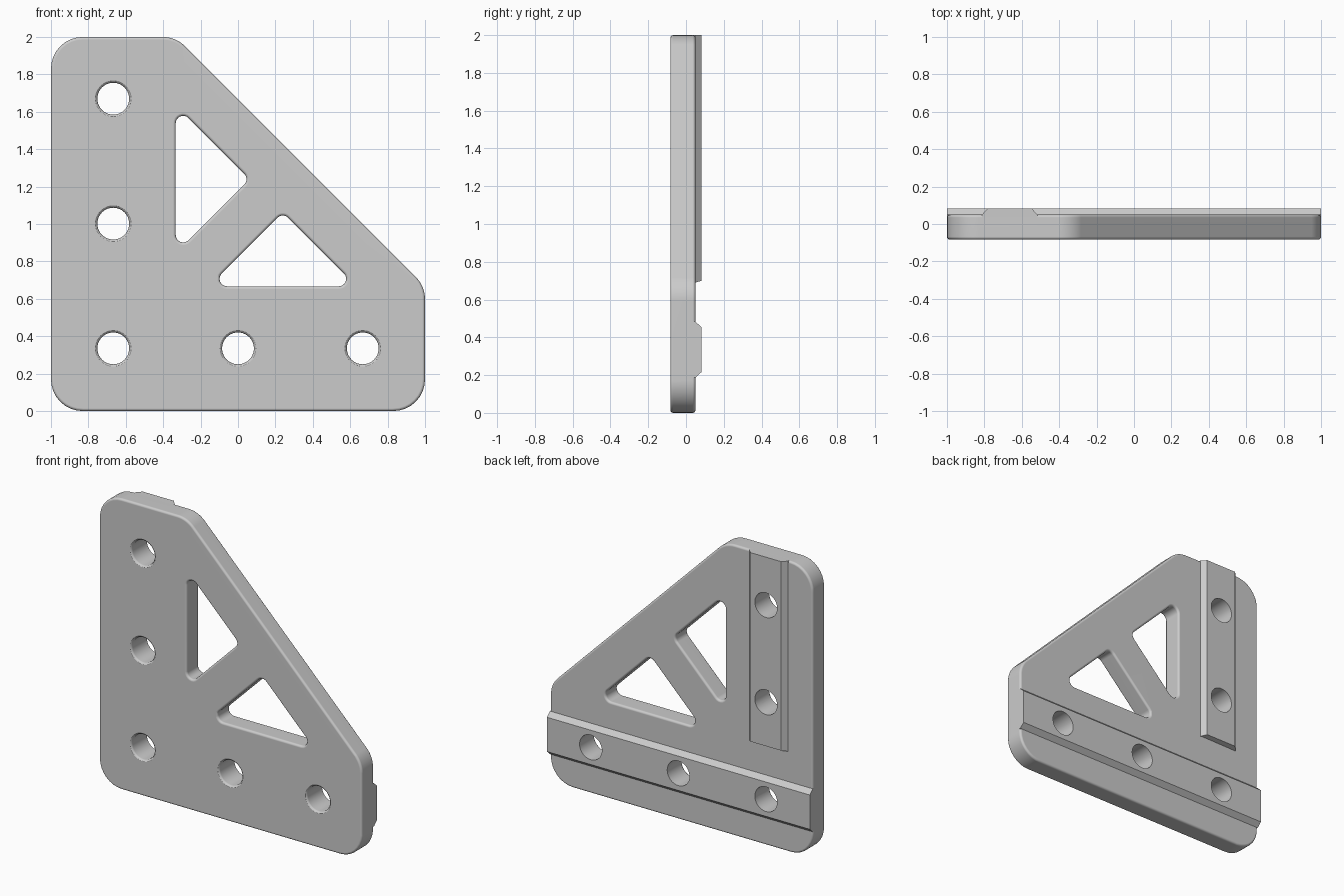
import bpy, bmesh, math
from mathutils import Vector

if "Cube" in bpy.data.objects:
    bpy.data.objects.remove(bpy.data.objects["Cube"], do_unlink=True)

FRONT, BACK, RAIL_TOP = -0.083, 0.05, 0.083
HOLE_R = 0.085

grey = bpy.data.materials.new("plain_grey")
grey.use_nodes = True
colour = (0.6, 0.6, 0.6, 1)
grey.diffuse_color = colour
grey.node_tree.nodes["Principled BSDF"].inputs["Base Color"].default_value = colour


def finish(name, bm):
    bmesh.ops.recalc_face_normals(bm, faces=bm.faces[:])
    mesh = bpy.data.meshes.new(name)
    bm.to_mesh(mesh)
    bm.free()
    mesh.materials.append(grey)
    obj = bpy.data.objects.new(name, mesh)
    bpy.context.scene.collection.objects.link(obj)
    return obj


def prism(name, points, sweep):
    bm = bmesh.new()
    face = bm.faces.new([bm.verts.new(p) for p in points])
    out = bmesh.ops.extrude_face_region(bm, geom=[face], use_keep_orig=True)
    moved = [g for g in out["geom"] if isinstance(g, bmesh.types.BMVert)]
    bmesh.ops.translate(bm, verts=moved, vec=sweep)
    return finish(name, bm)


def rounded(corners, radius, steps=8):
    """Fillet every corner of a polygon in x, z."""
    pts = [Vector(c) for c in corners]
    result = []
    for i, p in enumerate(pts):
        a = (pts[i - 1] - p).normalized()
        b = (pts[(i + 1) % len(pts)] - p).normalized()
        half = a.angle(b) / 2
        centre = p + (a + b).normalized() * radius / math.sin(half)
        reach = radius / math.tan(half)
        start = (p + a * reach - centre).normalized()
        end = (p + b * reach - centre).normalized()
        result += [centre + start.slerp(end, k / steps) * radius
                   for k in range(steps + 1)]
    return result


def slab(name, outline, y0, y1):
    return prism(name, [(x, y0, z) for x, z in outline], (0, y1 - y0, 0))


def hole_cutter(x, z):
    """Lathed pin with a small flare that eases the front rim."""
    bm = bmesh.new()
    rings = []
    for y, r in ((-0.2, 0.1), (FRONT - 0.002, 0.1), (FRONT + 0.004, 0.09),
                 (FRONT + 0.013, HOLE_R), (0.2, HOLE_R)):
        rings.append([bm.verts.new((x + r * math.cos(t * math.tau / 40), y,
                                    z + r * math.sin(t * math.tau / 40)))
                      for t in range(40)])
    for low, high in zip(rings, rings[1:]):
        for i in range(40):
            j = (i + 1) % 40
            bm.faces.new((low[i], low[j], high[j], high[i]))
    bm.faces.new(rings[0])
    bm.faces.new(rings[-1])
    return finish("hole_cutter", bm)


def cut(obj, cutters):
    for c in cutters:
        c.hide_render = True
        mod = obj.modifiers.new("cut", 'BOOLEAN')
        mod.operation = 'DIFFERENCE'
        mod.solver = 'EXACT'
        mod.object = c


def bake(obj):
    """Apply all modifiers, then shade smooth with sharp edges kept."""
    graph = bpy.context.evaluated_depsgraph_get()
    mesh = bpy.data.meshes.new_from_object(obj.evaluated_get(graph))
    obj.modifiers.clear()
    obj.data = mesh
    bpy.ops.object.select_all(action='DESELECT')
    obj.select_set(True)
    bpy.context.view_layer.objects.active = obj
    bpy.ops.object.shade_smooth_by_angle(angle=math.radians(30))
    weighted = obj.modifiers.new("flat_faces", 'WEIGHTED_NORMAL')
    weighted.keep_sharp = True


# Plate with a sloped corner
plate = slab("bracket_plate", rounded(
    [(-1, 0), (1, 0), (1, 0.667), (-0.333, 2), (-1, 2)], 0.17), FRONT, BACK)

# Two triangular windows, mirrored across the diagonal
triangle = [(-0.155, 0.667), (0.635, 0.667), (0.24, 1.062)]
window = rounded(triangle, 0.04)
mirrored = [(z - 1, x + 1) for x, z in window]
windows = [slab("window_cutter", w, -0.3, 0.3) for w in (window, mirrored)]
cut(plate, windows)
bevel = plate.modifiers.new("soft_edges", 'BEVEL')
bevel.width = 0.015
bevel.segments = 4
bevel.limit_method = 'ANGLE'
bevel.angle_limit = math.radians(40)
bevel.use_clamp_overlap = False

# Rails with sloped flanks on the back
profile = [(0.03, 0.187), (BACK, 0.187), (RAIL_TOP, 0.217),
           (RAIL_TOP, 0.453), (BACK, 0.483), (0.03, 0.483)]
low_rail = prism("horizontal_rail", [(-1, y, z) for y, z in profile], (2, 0, 0))
tall_rail = prism("vertical_rail", [(z - 1, y, 2) for y, z in profile], (0, 0, -1.31))
for v in tall_rail.data.vertices:
    if v.co.z < 1 and v.co.y > 0.06:
        v.co.z += 0.01

# Bolt holes through plate and rails
row = [hole_cutter(x, 0.335) for x in (-0.667, 0, 0.667)]
column = [hole_cutter(-0.667, z) for z in (1.002, 1.67)]
cut(plate, row + column)
cut(low_rail, row)
cut(tall_rail, column)

bpy.context.view_layer.update()
for part in (plate, low_rail, tall_rail):
    bake(part)
for helper in windows + row + column:
    bpy.data.objects.remove(helper, do_unlink=True)
